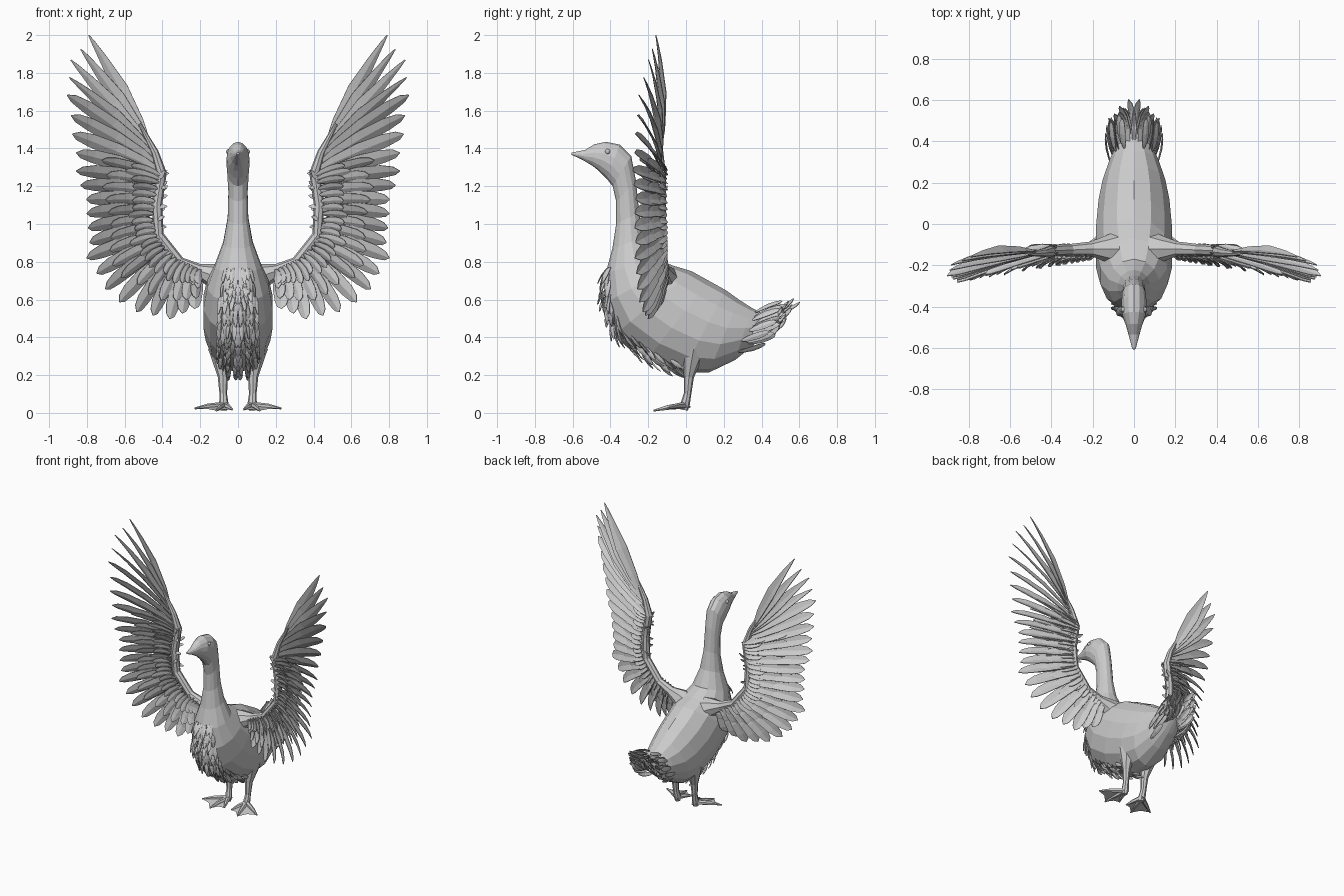
import bpy, bmesh, math, random
from mathutils import Vector, Matrix

if "Cube" in bpy.data.objects:
    bpy.data.objects.remove(bpy.data.objects["Cube"])

random.seed(4)
V = Vector


def finish(name, bm, mirror=True, solid=0.0):
    bmesh.ops.recalc_face_normals(bm, faces=bm.faces)
    me = bpy.data.meshes.new(name)
    bm.to_mesh(me)
    bm.free()
    ob = bpy.data.objects.new(name, me)
    bpy.context.collection.objects.link(ob)
    if solid:
        m = ob.modifiers.new("thickness", 'SOLIDIFY')
        m.thickness = solid
        m.offset = 0
    if mirror:
        ob.modifiers.new("mirror", 'MIRROR').use_mirror_merge = False


def loft(bm, rings):
    vs = [[bm.verts.new(p) for p in r] for r in rings]
    n = len(vs[0])
    for a, b in zip(vs, vs[1:]):
        for i in range(n):
            bm.faces.new((a[i], a[(i + 1) % n], b[(i + 1) % n], b[i]))
    bm.faces.new(vs[0][::-1])
    bm.faces.new(vs[-1])


def tube(bm, pts, radii, n=8):
    pts = [V(p) for p in pts]
    rings = []
    for i, p in enumerate(pts):
        d = (pts[min(i + 1, len(pts) - 1)] - pts[max(i - 1, 0)]).normalized()
        u = d.cross(V((0, 1, 0.01))).normalized()
        w = d.cross(u)
        rings.append([p + radii[i] * (math.cos(t) * u + math.sin(t) * w)
                      for t in (2 * math.pi * k / n for k in range(n))])
    loft(bm, rings)


def feather(bm, base, tip, width, normal, twist=0.0, bend=0.0, point=0.35):
    """Cambered blade with a raised centre shaft, bent towards its normal."""
    base, tip = V(base), V(tip)
    axis = (tip - base).normalized()
    nrm = (normal - axis * normal.dot(axis)).normalized()
    nrm = Matrix.Rotation(twist, 3, axis) @ nrm
    side = axis.cross(nrm)
    rows = []
    for s, w in ((0, .25), (.2, .75), (.5, 1), (.78, .55 + point), (.93, .25 + point), (1, .05)):
        c = base.lerp(tip, s) + nrm * bend * 4 * s * (1 - s)
        h = side * width * w / 2
        drop = nrm * width * w * 0.1
        rows.append([bm.verts.new(q) for q in (c - h - drop, c, c + h - drop)])
    for a, b in zip(rows, rows[1:]):
        for i in (0, 1):
            bm.faces.new((a[i], a[i + 1], b[i + 1], b[i]))


# Body, neck and head: front point, back point (y, z) and half width
PROFILE = [
    (-.607, 1.367, -.605, 1.378, .008), (-.545, 1.338, -.535, 1.392, .026),
    (-.495, 1.308, -.485, 1.422, .040), (-.46, 1.28, -.425, 1.435, .058),
    (-.42, 1.24, -.35, 1.42, .062), (-.388, 1.2, -.29, 1.36, .058),
    (-.37, 1.12, -.265, 1.23, .052), (-.37, 1.0, -.248, 1.06, .056),
    (-.39, .87, -.222, .93, .080), (-.425, .74, -.17, .82, .125),
    (-.43, .58, -.07, .78, .168), (-.37, .42, .03, .75, .188),
    (-.2, .29, .12, .70, .188), (-.02, .213, .21, .65, .176),
    (.12, .213, .28, .60, .155), (.26, .28, .35, .555, .12),
    (.36, .36, .42, .52, .08), (.46, .46, .47, .51, .04)]


def body_point(t, a):
    i = min(int(t), len(PROFILE) - 2)
    f = t - i
    yf, zf, yb, zb, w = [p + (q - p) * f for p, q in zip(PROFILE[i], PROFILE[i + 1])]
    front, back = V((0, yf, zf)), V((0, yb, zb))
    c = (front + back) / 2
    return c + (front - c) * math.cos(a) + V((w * math.sin(a), 0, 0))


bm = bmesh.new()
loft(bm, [[body_point(i, 2 * math.pi * k / 14) for k in range(14)] for i in range(len(PROFILE))])
finish("body", bm, mirror=False)

# Eyes
bm = bmesh.new()
bmesh.ops.create_uvsphere(bm, u_segments=10, v_segments=6, radius=.014,
                          matrix=Matrix.Translation((.05, -.415, 1.383)))
finish("eye", bm)

# Legs
bm = bmesh.new()
tube(bm, [(.088, .04, .34), (.085, .025, .25), (.08, .015, .19), (.078, .008, .1), (.075, -.005, .045), (.075, -.01, .015)],
     [.07, .042, .027, .02, .025, .02])
finish("leg", bm)

# Webbed feet: three toes with web between, and a hind toe
bm = bmesh.new()
ankle = V((.075, -.005, .04))
toes = [V((.03, -.12, .018)), V((.115, -.172, .012)), V((.228, -.1, .024))]
for t in toes:
    tube(bm, [ankle, ankle.lerp(t, .55) + V((0, 0, .004)), t], [.019, .014, .005], 6)
tube(bm, [ankle, (.065, .022, .03)], [.014, .005], 6)
hub = bm.verts.new(ankle)
for a, b in zip(toes, toes[1:]):
    va, vm, vb = (bm.verts.new(p) for p in (a, ((a + b) / 2).lerp(ankle, .12), b))
    bm.faces.new((hub, va, vm))
    bm.faces.new((hub, vm, vb))
finish("webbed_foot", bm)

# Wing arm with broad shoulder
bm = bmesh.new()
tube(bm, [(.06, -.12, .69), (.14, -.12, .73), (.21, -.12, .755), (.31, -.125, .8), (.42, -.13, .94), (.43, -.135, 1.1),
          (.405, -.135, 1.27), (.44, -.14, 1.38), (.52, -.145, 1.53)],
     [.1, .062, .035, .028, .028, .028, .028, .02, .008])
finish("wing_arm", bm)

# Flight feathers: base (x, z) and tip (x, y, z) from leading tip to shoulder
FLIGHT = [
    (.47, 1.42, .79, -.16, 2.0), (.455, 1.38, .895, -.20, 1.88), (.43, 1.34, .90, -.25, 1.68),
    (.41, 1.28, .885, -.27, 1.48), (.42, 1.22, .85, -.28, 1.28), (.44, 1.12, .81, -.27, 1.13),
    (.45, 1.02, .79, -.27, .98), (.43, .94, .80, -.27, .82), (.39, .88, .71, -.26, .65),
    (.33, .82, .54, -.23, .53), (.26, .79, .36, -.20, .50), (.20, .76, .23, -.16, .55)]


def wing_layer(name, per_key, reach, width, y_shift, twist, jitter, start=0.0):
    bm = bmesh.new()
    for i in range(int(start * per_key), (len(FLIGHT) - 1) * per_key + 1):
        t = i / per_key
        k = min(int(t), len(FLIGHT) - 2)
        bx, bz, tx, ty, tz = [p + (q - p) * (t - k) for p, q in zip(FLIGHT[k], FLIGHT[k + 1])]
        base, tip = V((bx, -.135 + y_shift, bz)), V((tx, ty + y_shift, tz))
        r = reach * (1 + (random.uniform(-jitter, jitter * .6) if i else 0))
        feather(bm, base, base.lerp(tip, r), width, V((0, -1, 0)), twist + random.uniform(-.12, .12),
                bend=-.02 * reach, point=.0 if t < 1.6 else .35)
    finish(name, bm, solid=.004)


wing_layer("flight_feathers", 2, 1.0, .085, 0, .45, .03)
wing_layer("front_coverts", 2, .72, .065, -.015, .5, .12, 3.5)
wing_layer("back_coverts", 2, .6, .07, .018, .45, .1, 3)
wing_layer("small_front_coverts", 3, .35, .045, -.03, .5, .25, 3.5)
wing_layer("small_back_coverts", 3, .3, .045, .03, .5, .2, 3)

# Loose tufts along the inner edge of the arm and at the shoulder
bm = bmesh.new()
for i in range(18):
    s = i / 17
    p = V((.45 - .03 * s, -.14 + random.uniform(-.02, .03), .88 + .4 * s))
    d = V((random.uniform(-.07, -.03), random.uniform(-.03, .02), random.uniform(-.03, .06)))
    feather(bm, p, p + d, .026, V((0, -1, 0)), .4, point=.1)
for i in range(8):
    p = V((.2 + .02 * i, -.15, .76 + .008 * i))
    feather(bm, p, p + V((random.uniform(-.02, .03), -.02, -.1)), .035, V((0, -1, 0)), .4)
finish("arm_tufts", bm, solid=.004)

# Shaggy breast feathers following the body surface
bm = bmesh.new()
for row in range(17):
    t = 8.8 + row * .25
    for a in (.05, .2, .36, .52):
        a += random.uniform(-.06, .06)
        p = body_point(t, a)
        along = (body_point(t + .3, a) - p).normalized()
        out = along.cross(body_point(t, a + .1) - p).normalized()
        if out.dot(p - body_point(t, math.pi)) < 0:
            out = -out
        tip = p + along * random.uniform(.07, .11) + out * random.uniform(.015, .04)
        tip.x -= .015 * (a > .3)
        feather(bm, p, tip, .028, out, random.uniform(-.6, .6), .008, .15)
finish("breast_feathers", bm, solid=.004)

# Tail feathers: upswept curling fan above, shorter coverts around the rump
bm = bmesh.new()
for layer in range(3):
    for i in range(6):
        s = (i + .4) / 6
        base = V((.015 + .06 * s, .33 + .03 * layer, .52 - .04 * layer - .04 * s))
        tip = V((.015 + .125 * s + random.uniform(-.015, .01), .60 - .07 * s - .03 * layer + random.uniform(-.03, .01),
                 .61 - .04 * layer - .03 * s + random.uniform(-.03, .01)))
        feather(bm, base, tip, .042, V((0, 0, 1)), random.uniform(.3, 1.0), -.03)
for i in range(12):
    a = math.pi * (.25 + .055 * i)
    p = body_point(15 + random.uniform(0, .7), a)
    out = V((math.sin(a), .1, -.4 * math.cos(a)))
    feather(bm, p, p + V((0, .14, .05)) + out * .025, .035, out, random.uniform(-.5, .5), .01)
finish("tail_feathers", bm, solid=.004)
